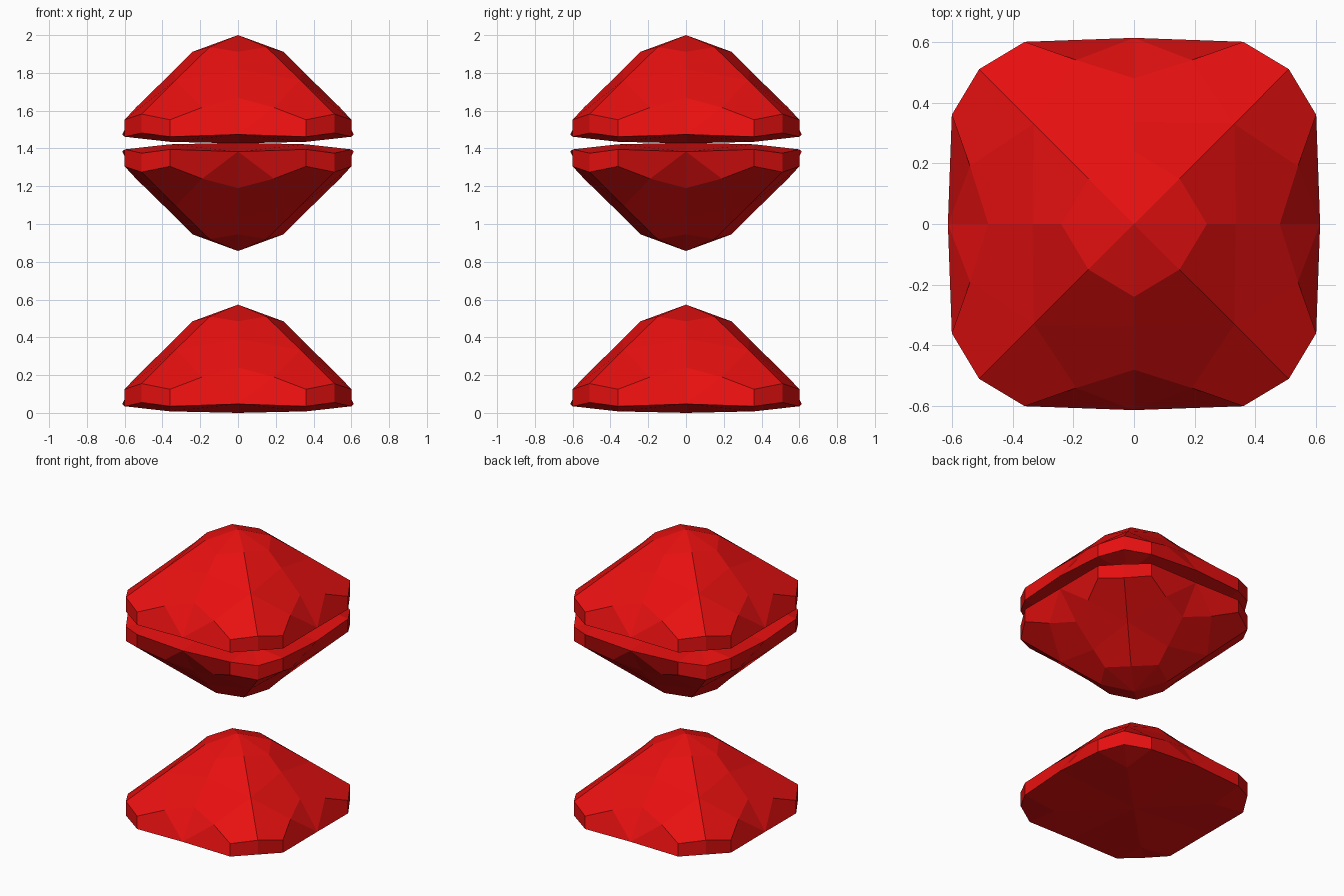
import bpy, bmesh, math
from mathutils import Matrix, Vector

if "Cube" in bpy.data.objects:
    bpy.data.objects.remove(bpy.data.objects["Cube"])

# One eighth of a faceted half gem, in the +y sector with x >= 0
P = {
    "apex": (0, 0, 0.573),
    "ring_mid": (0, 0.24, 0.485), "ring_corner": (0.15, 0.15, 0.51),
    "slope_mid": (0, 0.335, 0.39), "slope_corner": (0.33, 0.33, 0.335),
    "kite_top": (0, 0.48, 0.24), "kite_side": (0.19, 0.54, 0.19),
    "rim_mid": (0, 0.613, 0.047),
    "cut_high": (0.36, 0.6, 0.125), "cut_low": (0.36, 0.6, 0.035),
    "corner_high": (0.51, 0.51, 0.155), "corner_low": (0.51, 0.51, 0.055),
    "base_corner": (0.36, 0.36, 0.008), "base": (0, 0, 0),
}
FACETS = [
    "apex ring_mid ring_corner",
    "ring_mid slope_mid slope_corner ring_corner",
    "slope_mid kite_top kite_side slope_corner",
    "slope_corner kite_side cut_high corner_high",
    "kite_top rim_mid kite_side",
    "kite_side rim_mid cut_low cut_high",
    "cut_high cut_low corner_low corner_high",
    "corner_low cut_low base_corner",
    "base_corner cut_low rim_mid base",
]

red = bpy.data.materials.new("red")
red.diffuse_color = (0.8, 0.005, 0.005, 1)
red.use_nodes = True
red.node_tree.nodes["Principled BSDF"].inputs["Base Color"].default_value = red.diffuse_color


def half_gem(name, z, flip=False):
    bm = bmesh.new()
    # Mirror and rotate the eighth around the axis
    for k in range(4):
        turn = Matrix.Rotation(k * math.pi / 2, 3, 'Z')
        for side in (1, -1):
            for facet in FACETS:
                pts = [Vector(P[n]) for n in facet.split()]
                bm.faces.new([bm.verts.new(turn @ Vector((p.x * side, p.y, p.z * (-1 if flip else 1))))
                              for p in pts])
    bmesh.ops.remove_doubles(bm, verts=bm.verts, dist=0.0005)
    bmesh.ops.recalc_face_normals(bm, faces=bm.faces)
    mesh = bpy.data.meshes.new(name)
    bm.to_mesh(mesh)
    bm.free()
    mesh.materials.append(red)
    obj = bpy.data.objects.new(name, mesh)
    obj.location.z = z
    bpy.context.collection.objects.link(obj)


# Loose lower half, then a pair that forms a split gem above it
half_gem("lower_half_gem", 0)
half_gem("middle_half_gem", 1.43, flip=True)
half_gem("upper_half_gem", 1.427)
